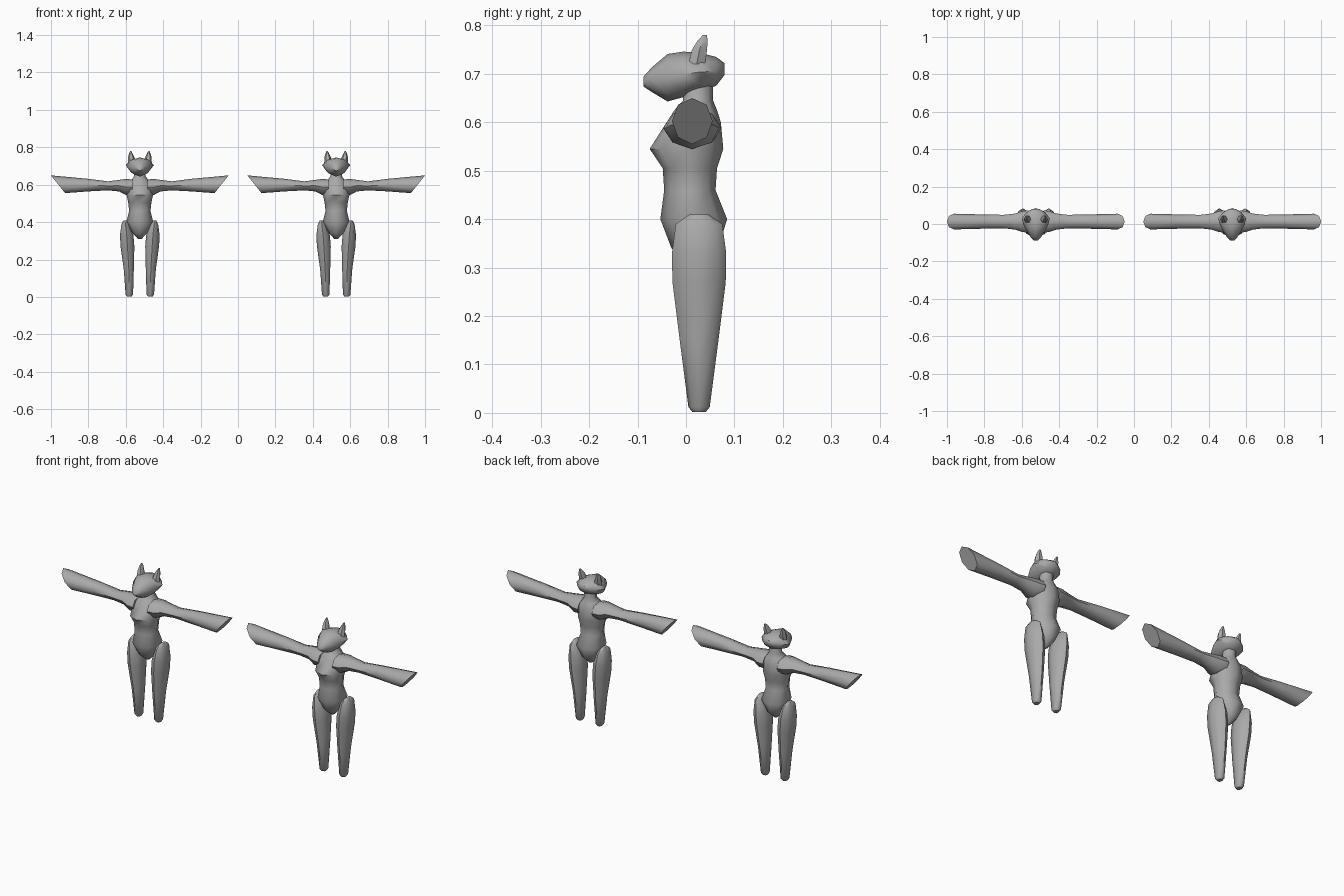
import bpy, bmesh, math
from mathutils import Vector

cube = bpy.data.objects.get("Cube")
if cube:
    bpy.data.objects.remove(cube, do_unlink=True)

grey = bpy.data.materials.new("plain grey")
grey.use_nodes = True
colour = (0.4, 0.4, 0.4, 1)
grey.diffuse_color = colour
grey.node_tree.nodes["Principled BSDF"].inputs["Base Color"].default_value = colour

FIGURES = {"left": 0.525, "right": -0.525}
SIDES = {"left": 1, "right": -1}


def loft(rings, u, v, shear=None, sides=8):
    """Skin elliptical rings of (centre, radius_u, radius_v); shear leans the last ring."""
    bm = bmesh.new()
    u, v = Vector(u), Vector(v)
    loops = []
    for i, (centre, ru, rv) in enumerate(rings):
        loop = []
        for k in range(sides):
            a = math.tau * k / sides
            p = Vector(centre) + u * ru * math.cos(a) + v * rv * math.sin(a)
            if shear and i == len(rings) - 1:
                p += Vector(shear) * rv * math.sin(a)
            loop.append(bm.verts.new(p))
        loops.append(loop)
    for a, b in zip(loops, loops[1:]):
        for k in range(sides):
            n = (k + 1) % sides
            bm.faces.new((a[k], a[n], b[n], b[k]))
    bm.faces.new(loops[0])
    bm.faces.new(loops[-1])
    bmesh.ops.recalc_face_normals(bm, faces=bm.faces)
    return bm


def place(name, bm, angle=50):
    """Put one copy of the part on each figure, sharing the mesh."""
    mesh = bpy.data.meshes.new(name)
    bm.to_mesh(mesh)
    bm.free()
    mesh.materials.append(grey)
    for figure, x in FIGURES.items():
        ob = bpy.data.objects.new(f"{figure}_figure_{name}", mesh)
        ob.location.x = x
        bpy.context.collection.objects.link(ob)
    bpy.ops.object.select_all(action="DESELECT")
    ob.select_set(True)
    bpy.context.view_layer.objects.active = ob
    bpy.ops.object.shade_smooth_by_angle(angle=math.radians(angle))


X, Y, Z = (1, 0, 0), (0, 1, 0), (0, 0, 1)

# Torso and neck: height, y centre, half width, half depth
torso = [(.31, .02, .01, .012), (.34, .018, .037, .048), (.40, .016, .072, .069),
         (.46, .008, .057, .053), (.505, .008, .062, .056), (.545, .001, .071, .076),
         (.60, .016, .075, .056), (.625, .02, .045, .044), (.645, .025, .031, .031),
         (.69, .025, .032, .031)]
place("torso", loft([((0, y, z), w, d) for z, y, w, d in torso], X, Y))

# Head from back to muzzle: y, z centre, half width, half height
head = [(.08, .71, .02, .012), (.062, .705, .05, .03), (.03, .704, .075, .039),
        (-.005, .699, .066, .047), (-.038, .692, .048, .049),
        (-.07, .688, .028, .026), (-.088, .684, .012, .01)]
place("head", loft([((0, y, z), w, h) for y, z, w, h in head], X, Z))

# Arms: x, z centre, half depth, half height, ending in a slanted cuff
arm = [(.04, .588, .06, .04), (.075, .588, .055, .043), (.11, .595, .043, .031),
       (.17, .594, .036, .024), (.28, .598, .038, .034), (.4375, .6025, .042, .0475)]
# Legs: height, x centre, half width, half depth
leg = [(.002, .056, .012, .014), (.012, .056, .02, .022), (.15, .059, .027, .04),
       (.27, .066, .037, .055), (.33, .07, .036, .056), (.39, .077, .021, .048),
       (.41, .079, .008, .02)]
# Ears: height, x centre, y centre, half width, half depth
ear = [(.72, .042, .022, .022, .02), (.75, .046, .028, .016, .018),
       (.768, .048, .034, .009, .012), (.78, .049, .039, .003, .005)]

for side, s in SIDES.items():
    place(f"{side}_arm", loft([((s * x, .013, z), d, h) for x, z, d, h in arm],
                              Y, Z, shear=(.8 * s, 0, 0)))
    place(f"{side}_leg", loft([((s * x, .027, z), w, d) for z, x, w, d in leg], X, Y))
    place(f"{side}_ear", loft([((s * x, y, z), w, d) for z, x, y, w, d in ear],
                              X, Y, sides=6))
